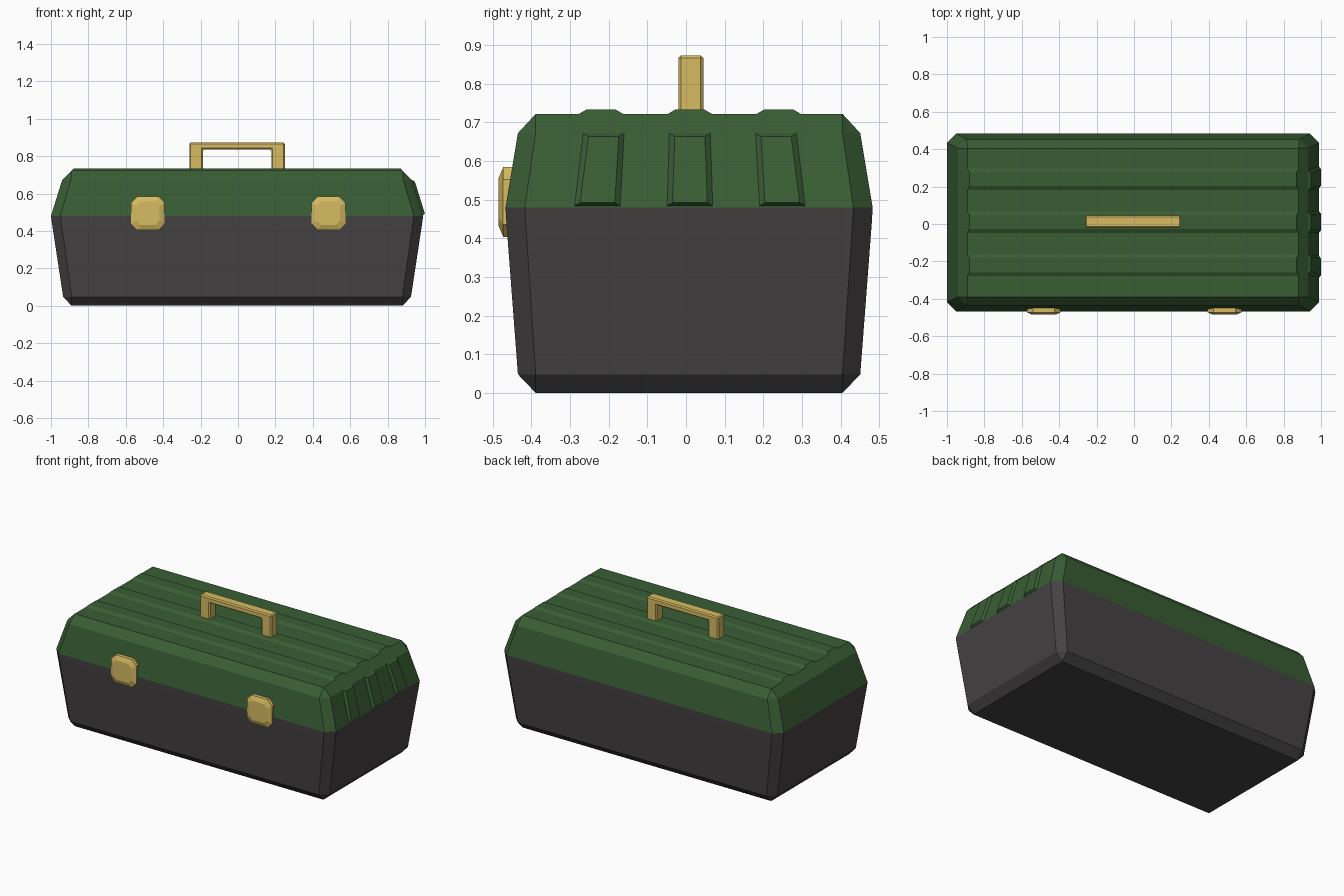
import bpy, bmesh

if "Cube" in bpy.data.objects:
    bpy.data.objects.remove(bpy.data.objects["Cube"])

CX, CY = -0.005, 0.008


def material(name, rgb):
    m = bpy.data.materials.new(name)
    m.diffuse_color = (*rgb, 1)
    m.use_nodes = True
    m.node_tree.nodes["Principled BSDF"].inputs["Base Color"].default_value = m.diffuse_color
    return m


GREEN = material("green", (0.04, 0.11, 0.034))
GREY = material("dark_grey", (0.06, 0.055, 0.056))
GOLD = material("gold", (0.68, 0.5, 0.12))


def octagon(hx, hy, c):
    """Rectangle outline with cut corners."""
    return [(hx, -hy + c), (hx, hy - c), (hx - c, hy), (-hx + c, hy),
            (-hx, hy - c), (-hx, -hy + c), (-hx + c, -hy), (hx - c, -hy)]


def loft(name, rings, mat, bevel=0):
    """Skin a stack of equal-length rings and cap both ends."""
    bm = bmesh.new()
    vs = [[bm.verts.new(p) for p in r] for r in rings]
    n = len(vs[0])
    for a, b in zip(vs, vs[1:]):
        for i in range(n):
            j = (i + 1) % n
            bm.faces.new((a[i], a[j], b[j], b[i]))
    bm.faces.new(vs[0][::-1])
    bm.faces.new(vs[-1])
    bmesh.ops.remove_doubles(bm, verts=bm.verts, dist=1e-5)
    bmesh.ops.recalc_face_normals(bm, faces=bm.faces)
    me = bpy.data.meshes.new(name)
    bm.to_mesh(me)
    bm.free()
    me.materials.append(mat)
    ob = bpy.data.objects.new(name, me)
    bpy.context.collection.objects.link(ob)
    if bevel:
        mod = ob.modifiers.new("bevel", 'BEVEL')
        mod.width = bevel
        mod.segments = 1
    return ob


def shell(name, levels, mat):
    loft(name, [[(CX + x, CY + y, z) for x, y in octagon(hx, hy, c)]
                for z, hx, hy, c in levels], mat)


# Box body and lid
shell("base", [(0, 0.885, 0.397, 0), (0.048, 0.93, 0.443, 0.046),
               (0.443, 0.99, 0.473, 0.05), (0.48, 0.995, 0.475, 0.05)], GREY)
shell("lid", [(0.48, 0.995, 0.475, 0.05), (0.672, 0.935, 0.443, 0.046),
              (0.722, 0.885, 0.397, 0)], GREEN)

# Raised ribs along the top and down the right end of the lid
for k, y in enumerate((-0.22, 0.01, 0.24)):
    rings = []
    for z, w, x0, x1 in ((0.715, 0.06, -0.895, 0.885), (0.722, 0.057, -0.89, 0.88),
                         (0.733, 0.038, -0.88, 0.87)):
        rings.append([(x0, y - w, z), (x1, y - w, z), (x1, y + w, z), (x0, y + w, z)])
    loft(f"top_rib_{k + 1}", rings, GREEN)

    def end_ring(out, inset):
        pts = []
        for z, w, s in ((0.484 + inset * 0.6, 0.059, 1.04), (0.672 - inset * 0.6, 0.053, 0.97)):
            x = 0.99 - 0.06 * (z - 0.48) / 0.192 + out
            yy = CY + (y - CY) * s
            pts.append([(x, yy - w + inset, z), (x, yy + w - inset, z)])
        return pts[0] + pts[1][::-1]
    loft(f"end_rib_{k + 1}", [end_ring(-0.01, 0), end_ring(0, 0), end_ring(0.013, 0.014)], GREEN)

# Carrying handle: arch outline swept across y
outline = [(-0.26, 0.715), (-0.26, 0.873), (0.25, 0.873), (0.25, 0.715),
           (0.178, 0.715), (0.178, 0.835), (-0.188, 0.835), (-0.188, 0.715)]
loft("handle", [[(x, y, z) for x, z in outline] for y in (-0.02, 0.045)], GOLD, 0.007)

# Front latches
for side, x in (("left", -0.482), ("right", 0.484)):
    loft(f"{side}_latch", [[(x + u, y, 0.494 + v) for u, v in octagon(h, h, c)]
                           for y, h, c in ((-0.44, 0.09, 0.032), (-0.473, 0.09, 0.032),
                                           (-0.485, 0.062, 0.022))], GOLD)
